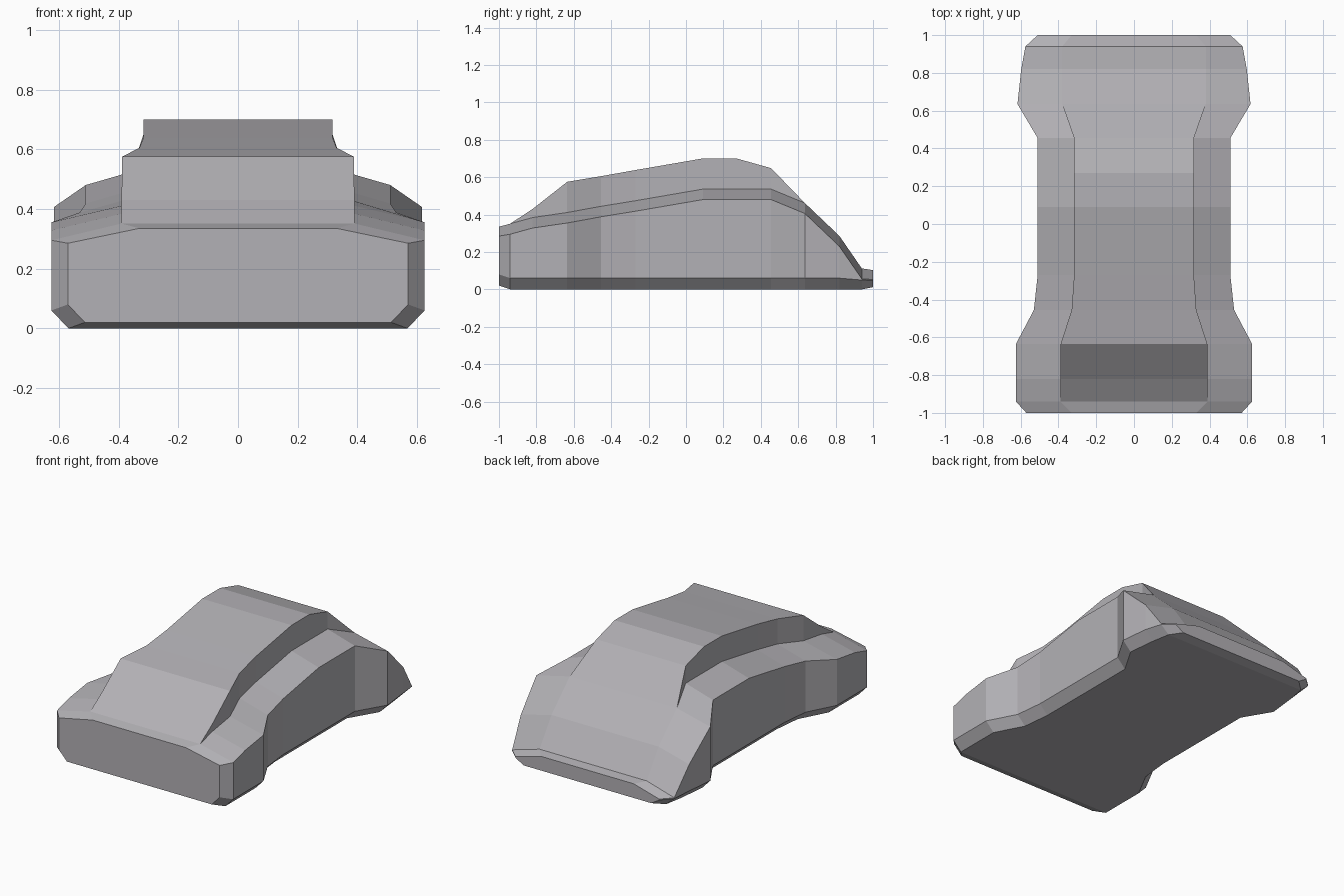
import bpy, bmesh

if "Cube" in bpy.data.objects:
    bpy.data.objects.remove(bpy.data.objects["Cube"])

# Cross-section stations along the body:
# y, half width, ridge half width, side-top z, ridge-top z (None = no ridge), underside z
STATIONS = [
    (-1.00, 0.57, 0.33, 0.285, None, 0.02),
    (-0.94, 0.625, 0.39, 0.295, None, 0),
    (-0.82, 0.625, 0.39, 0.328, 0.43, 0),
    (-0.635, 0.625, 0.388, 0.355, 0.575, 0),
    (-0.455, 0.53, 0.33, 0.388, 0.605, 0),
    (-0.27, 0.51, 0.317, 0.418, 0.638, 0),
    (0.09, 0.51, 0.317, 0.48, 0.70, 0),
    (0.27, 0.51, 0.317, 0.48, 0.70, 0),
    (0.455, 0.51, 0.317, 0.48, 0.648, 0),
    (0.635, 0.617, 0.38, 0.406, None, 0),
    (0.82, 0.597, 0.38, 0.23, None, 0),
    (0.94, 0.575, 0.38, 0.056, None, 0),
    (1.00, 0.51, 0.33, 0.053, None, 0.012),
]


def section(y, w, xr, zs, zr, zb):
    """Closed, mirrored outline: underside bevel, side, sloped shoulder, raised ridge."""
    base = zs + (0.05 if y in (-1.0, 1.0) else 0.056)
    low = min(zb + 0.06, zs - 0.006)
    half = [(w - 0.057, zb), (w, low), (w, zs), (xr, base), (xr, base if zr is None else zr)]
    ring = half + [(-x, z) for x, z in reversed(half)]
    return [(x, y, z) for x, z in ring]


# Body: loft through the sections
bm = bmesh.new()
rings = [[bm.verts.new(p) for p in section(*s)] for s in STATIONS]
for a, b in zip(rings, rings[1:]):
    n = len(a)
    for i in range(n):
        j = (i + 1) % n
        bm.faces.new((a[i], a[j], b[j], b[i]))

# Front and back caps
bm.faces.new(rings[0])
bm.faces.new(list(reversed(rings[-1])))

# Close the ridge where it fades into the shoulder
bmesh.ops.remove_doubles(bm, verts=bm.verts[:], dist=0.0005)
bmesh.ops.recalc_face_normals(bm, faces=bm.faces[:])

mesh = bpy.data.meshes.new("ridged_body")
bm.to_mesh(mesh)
bm.free()
body = bpy.data.objects.new("ridged_body", mesh)
bpy.context.collection.objects.link(body)

# Dark grey finish
grey = bpy.data.materials.new("dark_grey")
grey.diffuse_color = (0.45, 0.44, 0.465, 1)
grey.use_nodes = True
grey.node_tree.nodes["Principled BSDF"].inputs["Base Color"].default_value = grey.diffuse_color
mesh.materials.append(grey)
